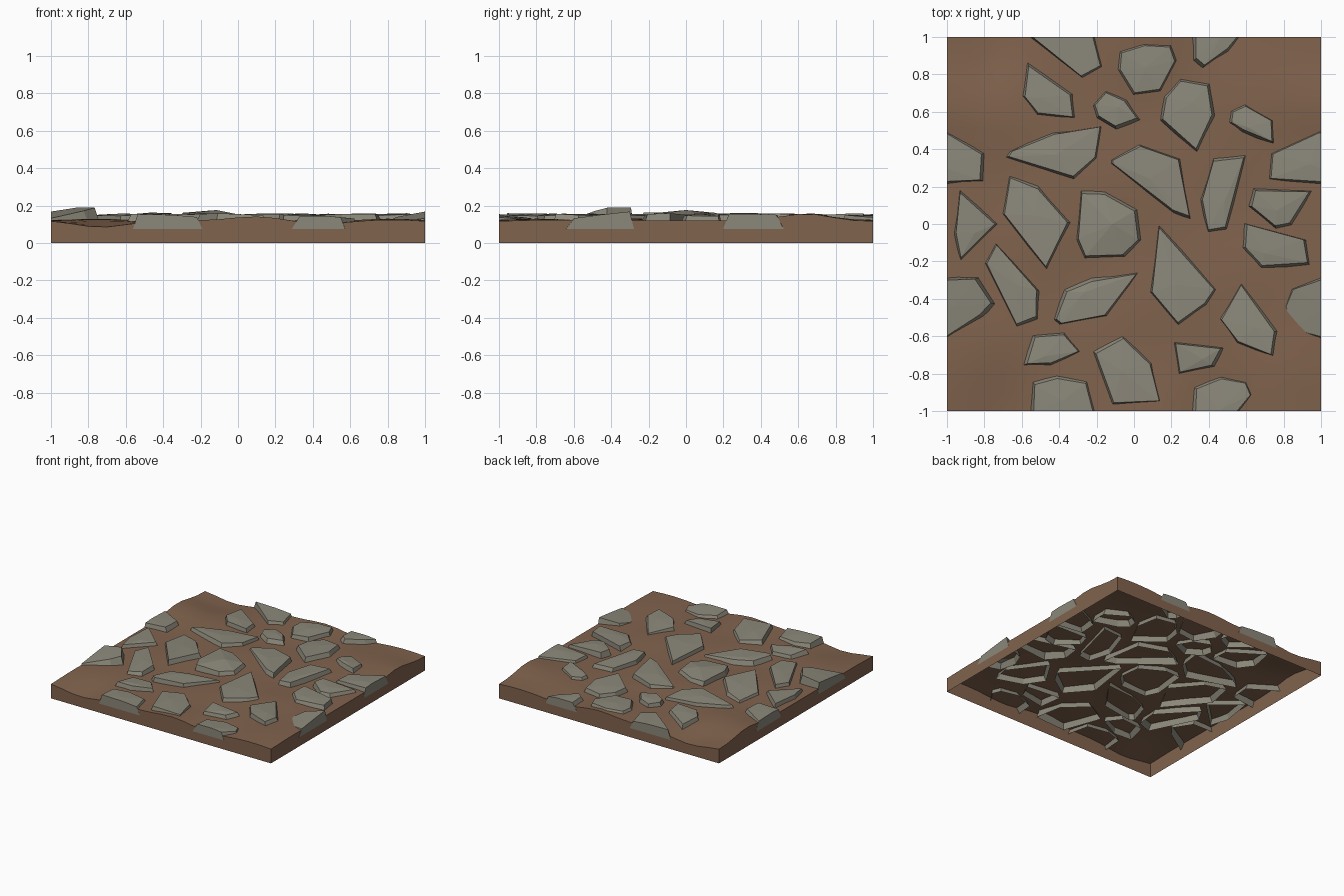
import bpy, bmesh, random
from math import exp
from mathutils import Vector

if "Cube" in bpy.data.objects:
    bpy.data.objects.remove(bpy.data.objects["Cube"])

random.seed(4)


def material(name, rgb):
    m = bpy.data.materials.new(name)
    m.diffuse_color = (*rgb, 1)
    m.use_nodes = True
    m.node_tree.nodes["Principled BSDF"].inputs["Base Color"].default_value = m.diffuse_color
    return m


EARTH = material("earth", (0.22, 0.125, 0.075))
ROCK = material("rock", (0.26, 0.245, 0.195))


def finish(name, bm, mat):
    me = bpy.data.meshes.new(name)
    bm.to_mesh(me)
    bm.free()
    me.materials.append(mat)
    ob = bpy.data.objects.new(name, me)
    bpy.context.collection.objects.link(ob)


# Ground: height field that repeats at the tile edges, from soft bumps
BUMPS = [(0.1, 1, .022), (-.72, 1, -.03), (.45, 1, -.018), (1, .65, .032),
         (.75, .7, .015), (-.75, .55, .02), (-.8, .85, -.012), (0, -.45, .012),
         (-.25, -.3, -.012), (.6, .1, -.012), (-.1, .25, .012), (.5, -.3, .012),
         (-.55, -.1, .01), (.8, -.8, .01), (-.75, -.6, .01), (.1, .6, -.01)]


def wrap(d):
    return (d + 1) % 2 - 1


def height(x, y):
    return .12 + sum(a * exp(-(wrap(x - u) ** 2 + wrap(y - v) ** 2) / .035)
                     for u, v, a in BUMPS)


bm = bmesh.new()
bmesh.ops.create_grid(bm, x_segments=20, y_segments=20, size=1)
for f in bm.faces:
    f.smooth = True
top = list(bm.verts)
rim = [e for e in bm.edges if e.is_boundary]
skirt = bmesh.ops.extrude_edge_only(bm, edges=rim)["geom"]
for f in skirt:
    if isinstance(f, bmesh.types.BMFace):
        f.smooth = False
for v in top:
    v.co.z = height(v.co.x, v.co.y)
bmesh.ops.recalc_face_normals(bm, faces=bm.faces)
if sum(f.normal.z for f in bm.faces) < 0:
    bmesh.ops.reverse_faces(bm, faces=bm.faces)
finish("ground", bm, EARTH)


# Stones: flared, open-bottomed slabs; those crossing the tile edge wrap round
LOW, EDGE = .075, 1.001


def stone(name, *outline, slope=None, z=.15, dome=.006):
    pts = [Vector(p) for p in outline]
    n = len(pts)
    if sum(pts[i - 1].cross(pts[i]) for i in range(n)) < 0:
        pts.reverse()
    c = sum(pts, Vector((0, 0))) / n
    sx, sy = slope or (random.uniform(-.05, .05), random.uniform(-.05, .05))
    lean = Vector((random.uniform(-.012, .012), random.uniform(-.012, .012)))
    peak = c + Vector((random.uniform(-.04, .04), random.uniform(-.04, .04)))
    for dx in (-2, 0, 2):
        for dy in (-2, 0, 2):
            s = Vector((dx, dy))
            if not any(max(abs(p.x + dx), abs(p.y + dy)) < 1 for p in pts):
                continue
            bm = bmesh.new()
            low, high = [], []
            for p in pts:
                d = p - c
                q = d - d.normalized() * .02 + lean
                a = c + d + d.normalized() * .012 + s
                b = c + q + s
                low.append(bm.verts.new((a.x, a.y, LOW)))
                high.append(bm.verts.new((b.x, b.y, z + sx * q.x + sy * q.y)))
            k = peak - c
            m = bm.verts.new((peak.x + dx, peak.y + dy,
                              z + dome + sx * k.x + sy * k.y))
            bm.faces.new(low[::-1])
            for i in range(n):
                bm.faces.new((low[i - 1], low[i], high[i], high[i - 1]))
                bm.faces.new((high[i - 1], high[i], m))
            # trim flush with the tile sides and cap the cuts
            for no in ((1, 0, 0), (-1, 0, 0), (0, 1, 0), (0, -1, 0)):
                geom = bm.verts[:] + bm.edges[:] + bm.faces[:]
                bmesh.ops.bisect_plane(bm, geom=geom, plane_co=Vector(no) * EDGE,
                                       plane_no=no, clear_outer=True)
                bmesh.ops.holes_fill(bm, edges=[e for e in bm.edges if e.is_boundary])
            bmesh.ops.recalc_face_normals(bm, faces=bm.faces)
            under = [f for f in bm.faces if all(v.co.z < LOW + 1e-4 for v in f.verts)]
            bmesh.ops.delete(bm, geom=under, context="FACES")
            finish(name, bm, ROCK)


# Back rows
stone("back_left_stone", (-.57, .87), (-.32, .70), (-.31, .57), (-.52, .585), (-.6, .69))
stone("back_middle_stone", (-.09, .93), (.05, .98), (.2, .965), (.23, .88),
      (.14, .71), (-.01, .69), (-.1, .83))
stone("back_pebble", (-.15, .71), (-.03, .66), (.04, .55), (-.09, .495), (-.2, .56), (-.22, .63))
stone("back_right_stone", (.25, .78), (.41, .75), (.44, .575), (.34, .38), (.14, .55), (.16, .68))
stone("right_pebble", (.59, .645), (.75, .55), (.75, .425), (.57, .485), (.5, .54), (.51, .605))
# Middle rows
stone("long_stone", (-.175, .52), (-.2, .345), (-.325, .23), (-.7, .35), (-.68, .38), (-.44, .49))
stone("hooked_stone", (.02, .425), (.245, .345), (.3, .02), (.21, .05), (-.14, .32), (-.14, .34))
stone("narrow_stone", (.43, .36), (.605, .375), (.5, -.03), (.4, -.045), (.355, .13))
stone("right_wedge", (.64, .19), (.96, .18), (.85, -.01), (.76, -.03), (.615, .095))
stone("left_shield_stone", (-.67, .27), (-.51, .215), (-.335, .01), (-.465, -.24), (-.71, .06))
stone("left_wedge", (-.93, .185), (-.72, 0), (-.925, -.2), (-.965, -.055))
stone("centre_stone", (-.28, .185), (-.15, .185), (.03, .085), (.05, -.085),
      (-.04, -.175), (-.26, -.18), (-.305, -.08), z=.155, dome=.022, slope=(-.04, 0))
stone("large_stone", (.135, 0), (.455, -.35), (.4, -.435), (.24, -.545), (.085, -.365))
stone("right_slab", (.585, 0), (.92, -.09), (.94, -.225), (.67, -.25), (.57, -.135))
# Front rows
stone("left_slab", (-.74, -.105), (-.5, -.365), (-.51, -.52), (-.625, -.565), (-.8, -.21))
stone("front_blade_stone", (.03, -.25), (-.14, -.49), (-.4, -.535), (-.43, -.51),
      (-.375, -.345), (-.22, -.28))
stone("front_right_stone", (.58, -.3), (.78, -.57), (.755, -.705), (.555, -.635), (.46, -.5))
stone("front_left_pebble", (-.555, -.59), (-.375, -.575), (-.29, -.68), (-.455, -.76), (-.6, -.755))
stone("front_middle_stone", (-.065, -.585), (.1, -.735), (.145, -.95), (-.12, -.965), (-.225, -.675))
stone("front_right_pebble", (.215, -.63), (.49, -.66), (.44, -.765), (.24, -.805))
# Stones shared by opposite tile edges
stone("side_edge_stone", (.72, .24), (.73, .38), (1, .51), (1.21, .38), (1.2, .23), (1, .21))
stone("raised_edge_stone", (.83, -.58), (.8, -.45), (.84, -.35), (1, -.29), (1.17, -.29),
      (1.26, -.43), (1.2, -.5), (1, -.63), slope=(.15, .12), z=.153, dome=.002)
stone("end_edge_stone_left", (-.55, -1), (-.54, -.84), (-.41, -.8), (-.24, -.83),
      (-.16, -1.16), (-.27, -1.22), z=.145)
stone("end_edge_stone_right", (.3, -1), (.31, -.87), (.46, -.81), (.6, -.84),
      (.63, -.91), (.5, -1.08), (.36, -1.17), (.31, -1.13), z=.14)
